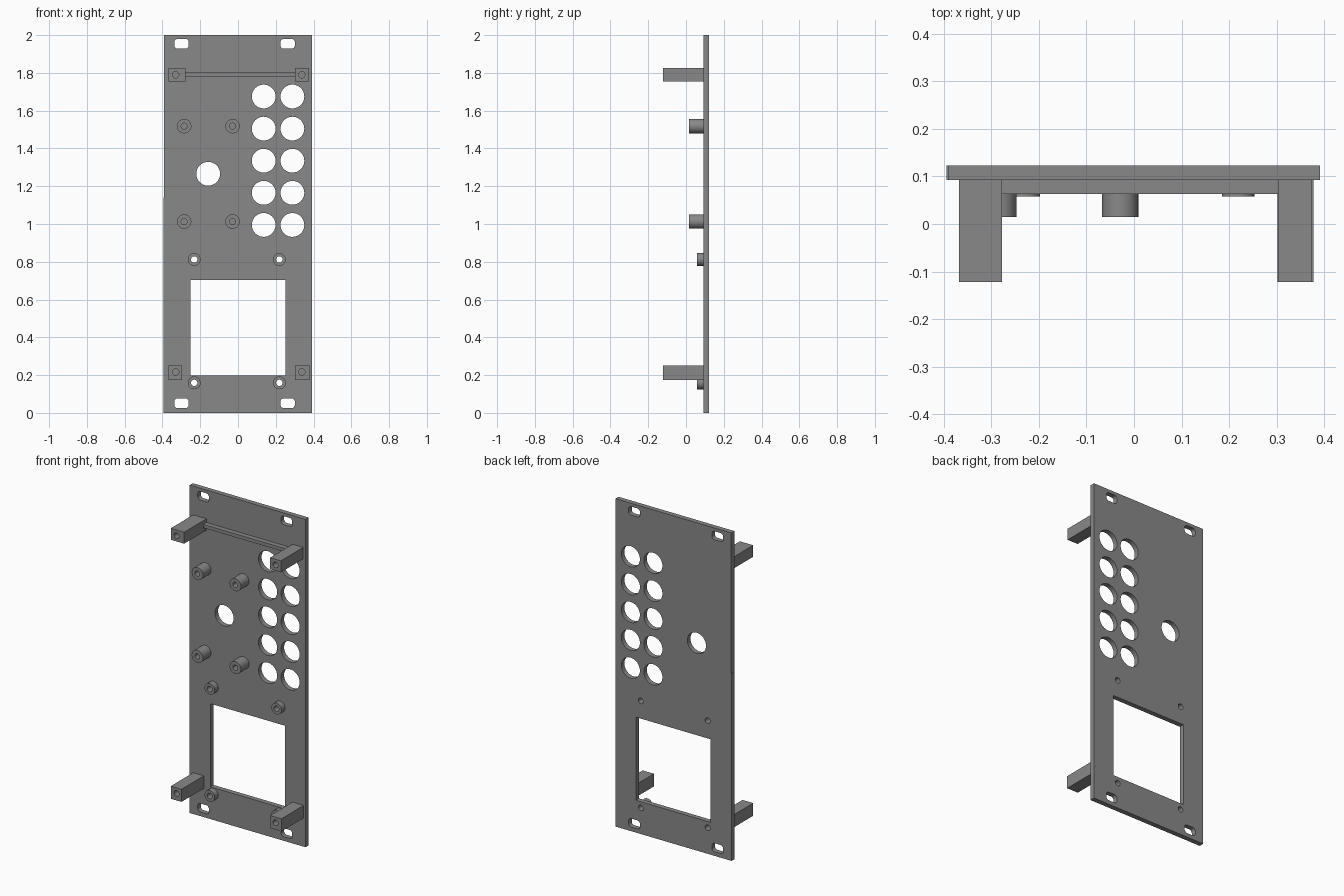
import bpy, bmesh, math

if "Cube" in bpy.data.objects:
    bpy.data.objects.remove(bpy.data.objects["Cube"])

grey = bpy.data.materials.new("panel grey")
grey.diffuse_color = (0.25, 0.25, 0.25, 1)
grey.use_nodes = True
grey.node_tree.nodes["Principled BSDF"].inputs["Base Color"].default_value = grey.diffuse_color


def circle(x, z, r, n=40):
    return [(x + r * math.cos(2 * math.pi * i / n), z + r * math.sin(2 * math.pi * i / n))
            for i in range(n)]


def rect(x0, x1, z0, z1):
    return [(x0, z0), (x1, z0), (x1, z1), (x0, z1)]


def rounded(x0, x1, z0, z1, r, n=6):
    pts = []
    corners = [(x1 - r, z1 - r), (x0 + r, z1 - r), (x0 + r, z0 + r), (x1 - r, z0 + r)]
    for k, (cx, cz) in enumerate(corners):
        for i in range(n + 1):
            a = math.pi / 2 * (k + i / n)
            pts.append((cx + r * math.cos(a), cz + r * math.sin(a)))
    return pts


def extrude(name, loops, y0, y1):
    """Fill closed x/z loops (inner loops become holes) and extrude from y0 to y1."""
    cu = bpy.data.curves.new(name, 'CURVE')
    cu.dimensions = '2D'
    cu.fill_mode = 'BOTH'
    cu.extrude = (y1 - y0) / 2
    for pts in loops:
        s = cu.splines.new('POLY')
        s.points.add(len(pts) - 1)
        for p, (x, z) in zip(s.points, pts):
            p.co = (x, z, 0, 1)
        s.use_cyclic_u = True
    ob = bpy.data.objects.new(name, cu)
    bpy.context.collection.objects.link(ob)
    ob.rotation_euler = (math.pi / 2, 0, 0)
    ob.location.y = (y0 + y1) / 2
    bpy.ops.object.select_all(action='DESELECT')
    ob.select_set(True)
    bpy.context.view_layer.objects.active = ob
    bpy.ops.object.convert(target='MESH')
    ob = bpy.context.view_layer.objects.active
    # weld caps to walls
    bm = bmesh.new()
    bm.from_mesh(ob.data)
    bmesh.ops.remove_doubles(bm, verts=bm.verts, dist=1e-5)
    bmesh.ops.recalc_face_normals(bm, faces=bm.faces)
    bm.to_mesh(ob.data)
    bm.free()
    ob.data.materials.clear()
    ob.data.materials.append(grey)
    bpy.ops.object.shade_smooth_by_angle(angle=math.radians(30))
    return ob


BACK, FACE = 0.123, 0.093
screen_mounts = [(x, z) for x in (-0.232, 0.219) for z in (0.159, 0.812)]
board_mounts = [(x, z) for x in (-0.285, -0.029) for z in (1.013, 1.518)]

# Panel with slightly wider lower half, window, jack holes, knob hole and rail slots
loops = [[(-0.394, 0), (0.391, 0), (0.391, 2), (-0.391, 2), (-0.391, 1.14), (-0.394, 1.14)],
         rect(-0.252, 0.252, 0.197, 0.704),
         circle(-0.158, 1.266, 0.063)]
loops += [circle(x, 0.995 + 0.17 * i, 0.063) for x in (0.136, 0.288) for i in range(5)]
loops += [rounded(x - 0.038, x + 0.038, z - 0.026, z + 0.026, 0.018)
          for x in (-0.299, 0.263) for z in (0.051, 1.954)]
loops += [circle(x, z, 0.017, 24) for x, z in screen_mounts]
extrude("panel", loops, FACE, BACK)

# Short standoffs around the window, drilled through
for x, z in screen_mounts:
    extrude("screen_standoff", [circle(x, z, 0.034), circle(x, z, 0.017, 24)], 0.058, FACE)

# Taller standoffs around the knob hole
for x, z in board_mounts:
    extrude("board_standoff", [circle(x, z, 0.038), circle(x, z, 0.016, 24)], 0.015, FACE)

# Square corner posts with screw holes
for x0, x1, z0, z1, hx in ((-0.368, -0.278, 1.755, 1.825, -0.330),
                           (0.303, 0.375, 1.755, 1.825, 0.338),
                           (-0.368, -0.296, 0.175, 0.252, -0.330),
                           (0.302, 0.378, 0.175, 0.252, 0.338)):
    hz = 1.79 if z0 > 1 else 0.217
    extrude("corner_post", [rect(x0, x1, z0, z1), circle(hx, hz, 0.017, 24)], -0.122, FACE)

# Thin stiffening rib joining the upper posts
extrude("stiffening_rib", [rect(-0.278, 0.303, 1.781, 1.802)], 0.063, FACE)
